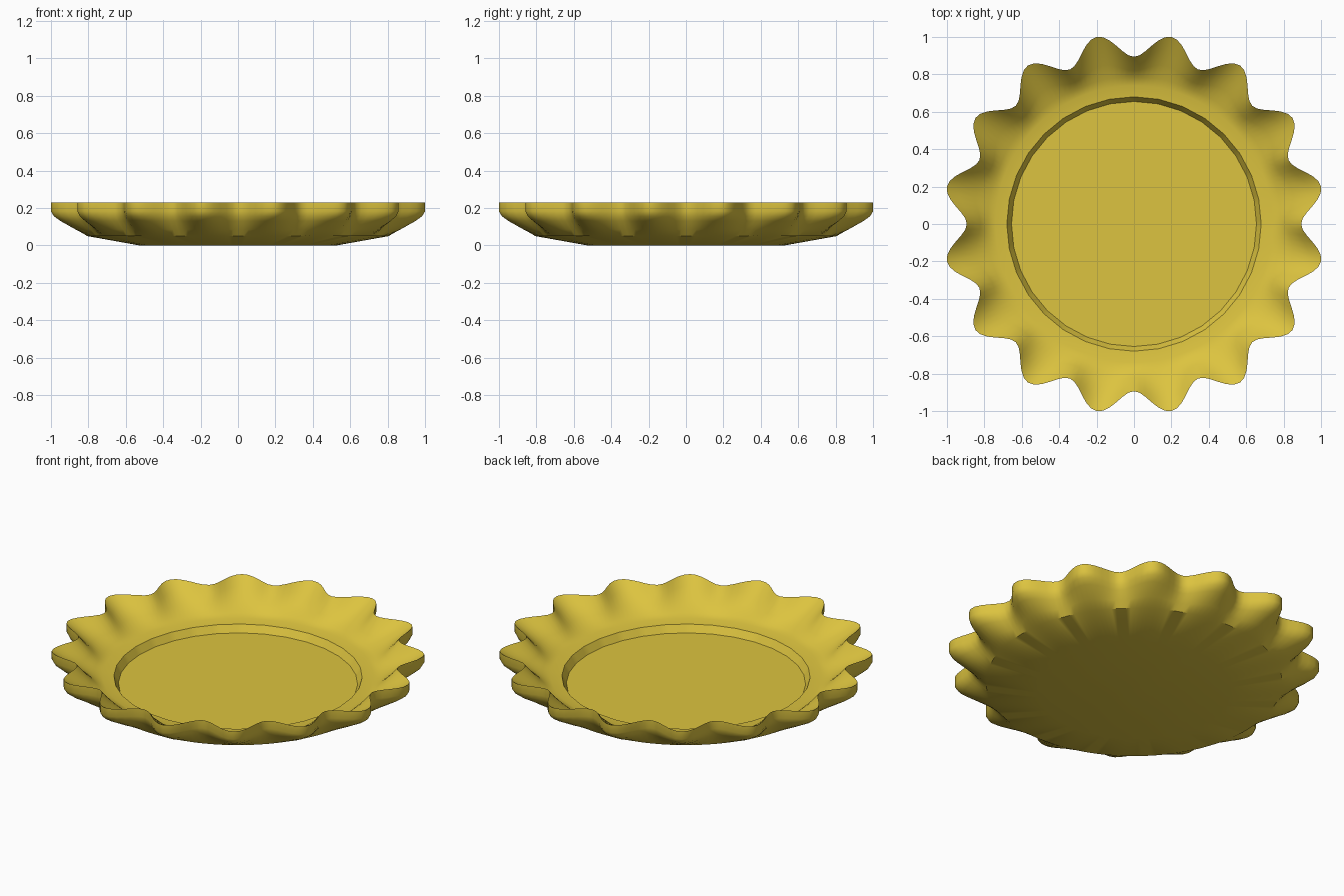
import bpy, bmesh, math

if "Cube" in bpy.data.objects:
    bpy.data.objects.remove(bpy.data.objects["Cube"])

LOBES = 16
N = LOBES * 12          # points round each ring

def lobe_radius(a):
    # wavy rim: valleys on the axes, peaks halfway between
    return 0.957 - 0.063 * math.cos(LOBES * a)

def poly_radius(a, r, sides=32):
    # straight-sided ring used for the recessed floor
    step = 2 * math.pi / sides
    d = (a % step) - step / 2
    return r * math.cos(step / 2) / math.cos(d)

# Profile from the underside, over the rim, to the inner floor:
# (mean radius, height, amount of blend towards the lobed rim, polygonal?)
profile = [
    (0.53, 0.0, 0, True),
    (0.81, 0.05, 0, False),
    (0.81, 0.085, 0.35, False),
    (0.81, 0.13, 0.75, False),
    (0.81, 0.155, 0.92, False),
    (0.81, 0.182, 1, False),
    (0.81, 0.23, 1, False),
    (0.78, 0.19, 0.72, False),
    (0.78, 0.145, 0.35, False),
    (0.775, 0.105, 0.05, False),
    (0.74, 0.093, 0, False),
    (0.68, 0.087, 0, True),
    (0.655, 0.045, 0, True),
]

bm = bmesh.new()
rings = []
for r, z, k, poly in profile:
    ring = []
    for i in range(N):
        a = 2 * math.pi * i / N
        rr = poly_radius(a, r) if poly else r + (lobe_radius(a) - r) * k
        ring.append(bm.verts.new((rr * math.cos(a), rr * math.sin(a), z)))
    rings.append(ring)
for lo, hi in zip(rings, rings[1:]):
    for i in range(N):
        j = (i + 1) % N
        bm.faces.new((lo[i], lo[j], hi[j], hi[i]))
bm.faces.new(rings[0][::-1])    # underside
bm.faces.new(rings[-1])         # recessed floor
bmesh.ops.recalc_face_normals(bm, faces=bm.faces[:])

mesh = bpy.data.meshes.new("fluted_dish")
bm.to_mesh(mesh)
bm.free()
dish = bpy.data.objects.new("fluted_dish", mesh)
bpy.context.collection.objects.link(dish)
mat = bpy.data.materials.new("golden_yellow")
mat.diffuse_color = (0.72, 0.55, 0.05, 1)
mat.use_nodes = True
mat.node_tree.nodes["Principled BSDF"].inputs["Base Color"].default_value = mat.diffuse_color
mesh.materials.append(mat)

bpy.context.view_layer.objects.active = dish
dish.select_set(True)
bpy.ops.object.shade_smooth_by_angle(angle=math.radians(32))
